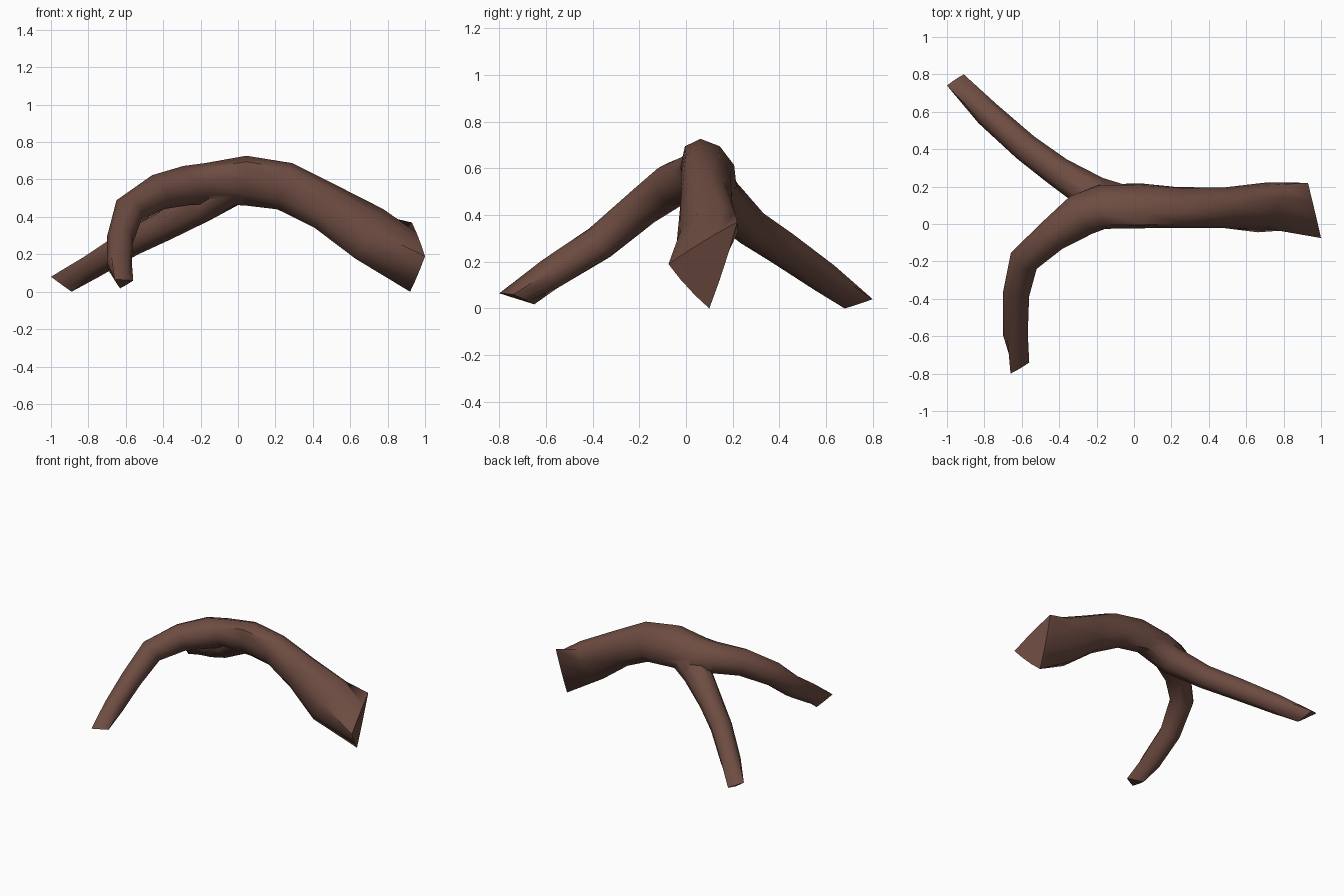
import bpy, bmesh, math
from mathutils import Vector

if "Cube" in bpy.data.objects:
    bpy.data.objects.remove(bpy.data.objects["Cube"])

SIDES = 9

bark = bpy.data.materials.new("brown bark")
bark.diffuse_color = (0.153, 0.072, 0.053, 1)
bark.use_nodes = True
bark.node_tree.nodes["Principled BSDF"].inputs["Base Color"].default_value = bark.diffuse_color


def triangle_ring(corners, near):
    """Three-cornered broken end, turned to line up with the neighbouring ring."""
    pts = []
    mid = sum(corners, Vector()) / 3
    for i in range(3):
        a, b = corners[i], corners[(i + 1) % 3]
        for t in (0, 1 / 3, 2 / 3):
            p = a.lerp(b, t)
            pts.append(p + (p - mid) * (0.06 if t else 0))
    options = [o[s:] + o[:s] for o in (pts, pts[::-1]) for s in range(SIDES)]
    return min(options, key=lambda o: sum((p - q).length_squared for p, q in zip(o, near)))


def limb(name, path, start=None, end=None):
    """Tube through (x, y, z, half width, half height, lean) stations, with optional triangle ends."""
    centres = [Vector(p[:3]) for p in path]
    start = [Vector(c) for c in start] if start else None
    end = [Vector(c) for c in end] if end else None
    line = ([sum(start, Vector()) / 3] if start else [centres[0]]) + centres
    line += [sum(end, Vector()) / 3] if end else [centres[-1]]
    rings = []
    for i, (x, y, z, w, h, lean) in enumerate(path):
        d = (line[i + 2] - line[i]).normalized()
        side = d.cross(Vector((0, 0, 1))).normalized()
        up = side.cross(d)
        ring = []
        for k in range(SIDES):
            s, c = math.sin(math.tau * k / SIDES), math.cos(math.tau * k / SIDES)
            ring.append(centres[i] + 1.03 * (side * (s * w + c * lean) + up * c * h))
        rings.append(ring)
    if start:
        rings.insert(0, triangle_ring(start, rings[0]))
    if end:
        rings.append(triangle_ring(end, rings[-1]))
    bm = bmesh.new()
    vs = [[bm.verts.new(p) for p in r] for r in rings]
    for r, s in zip(vs, vs[1:]):
        for k in range(SIDES):
            j = (k + 1) % SIDES
            bm.faces.new((r[k], r[j], s[j], s[k]))
    bm.faces.new(vs[0])
    bm.faces.new(vs[-1])
    bmesh.ops.recalc_face_normals(bm, faces=bm.faces)
    mesh = bpy.data.meshes.new(name)
    bm.to_mesh(mesh)
    bm.free()
    mesh.materials.append(bark)
    ob = bpy.data.objects.new(name, mesh)
    bpy.context.collection.objects.link(ob)
    return ob


# Thick trunk arching over into the front fork
trunk = limb("forked_branch", [
    (0.70, 0.09, 0.305, 0.122, 0.152, 0.05),
    (0.47, 0.085, 0.45, 0.107, 0.128, 0.01),
    (0.25, 0.09, 0.56, 0.105, 0.130, -0.025),
    (0.04, 0.098, 0.59, 0.113, 0.133, -0.035),
    (-0.17, 0.095, 0.575, 0.115, 0.110, -0.03),
    (-0.28, 0.05, 0.565, 0.115, 0.105, 0.0),
    (-0.435, -0.06, 0.53, 0.088, 0.095, 0.0),
    (-0.585, -0.19, 0.435, 0.080, 0.083, 0.0),
    (-0.63, -0.37, 0.28, 0.070, 0.075, 0.0),
    (-0.635, -0.58, 0.147, 0.066, 0.068, 0.0)],
    start=[(0.93, 0.22, 0.37), (1.0, -0.075, 0.19), (0.92, 0.10, 0.0)],
    end=[(-0.66, -0.80, 0.065), (-0.56, -0.74, 0.06), (-0.63, -0.65, 0.018)])

# Thinner fork leading to the back
fork = limb("back_fork", [
    (0.0, 0.10, 0.56, 0.09, 0.085, 0.0),
    (-0.20, 0.15, 0.465, 0.100, 0.095, 0.0),
    (-0.40, 0.275, 0.35, 0.080, 0.079, 0.0),
    (-0.575, 0.405, 0.265, 0.074, 0.075, 0.0),
    (-0.78, 0.587, 0.137, 0.069, 0.066, 0.0)],
    end=[(-0.91, 0.80, 0.04), (-1.0, 0.74, 0.08), (-0.89, 0.68, 0.0)])

# Weld the fork into the trunk
weld = trunk.modifiers.new("weld fork", 'BOOLEAN')
weld.operation = 'UNION'
weld.solver = 'EXACT'
weld.object = fork
bpy.context.view_layer.objects.active = trunk
trunk.select_set(True)
bpy.ops.object.modifier_apply(modifier=weld.name)
bpy.data.objects.remove(fork)
bpy.ops.object.shade_smooth_by_angle(angle=math.radians(50))
